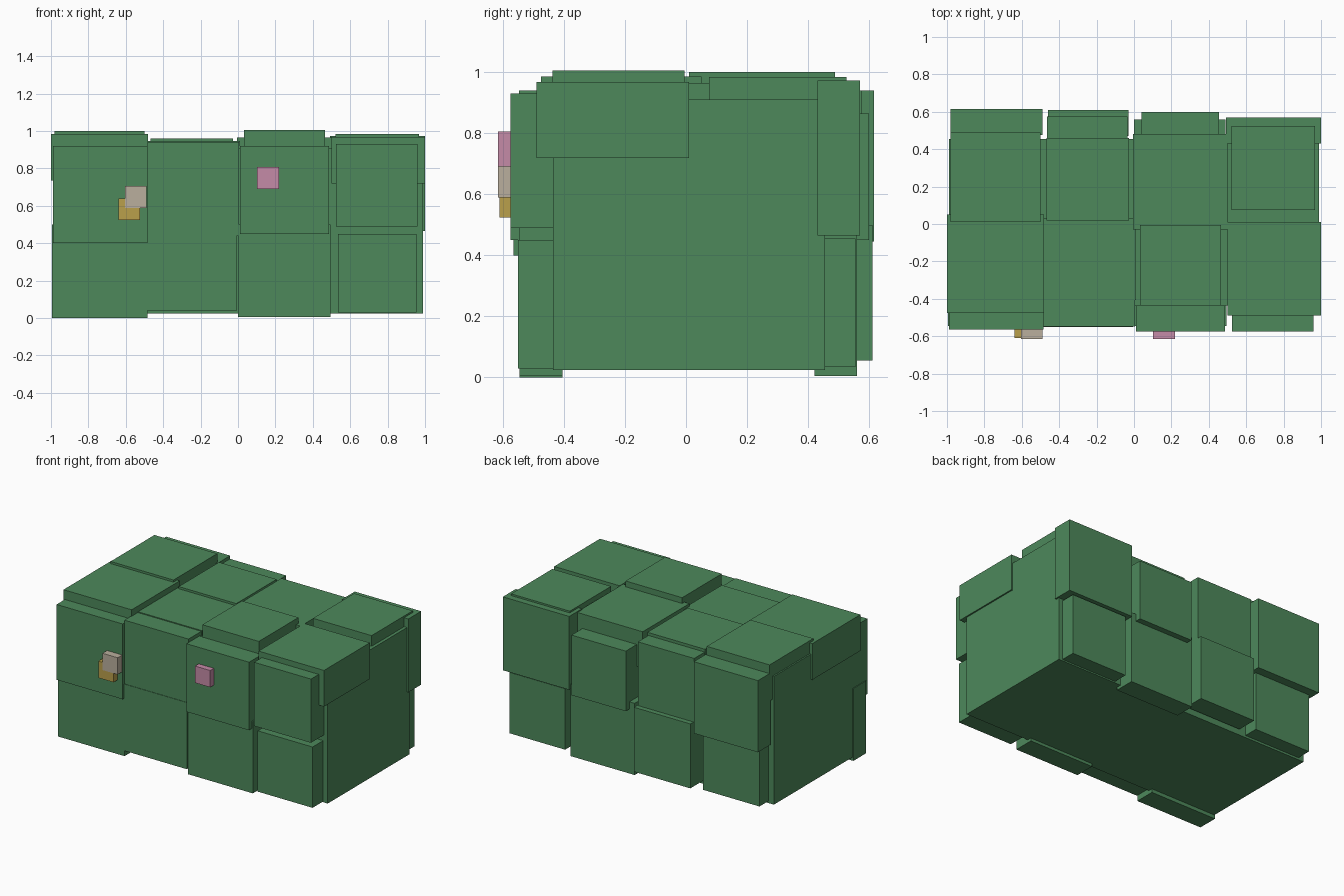
import bpy
import bmesh
from mathutils import Matrix, Vector

default_cube = bpy.data.objects.get("Cube")
if default_cube:
    bpy.data.objects.remove(default_cube, do_unlink=True)


def make_material(name, rgb):
    mat = bpy.data.materials.new(name)
    mat.use_nodes = True
    colour = (*rgb, 1)
    mat.diffuse_color = colour
    mat.node_tree.nodes["Principled BSDF"].inputs["Base Color"].default_value = colour
    return mat


leaf_green = make_material("leaf green", (0.075, 0.25, 0.105))
petal_pink = make_material("petal pink", (0.56, 0.26, 0.39))
petal_cream = make_material("petal cream", (0.49, 0.43, 0.34))
petal_yellow = make_material("petal yellow", (0.49, 0.35, 0.07))


def make_box(name, xs, ys, zs, material):
    """Box spanning the given pair of limits on each axis."""
    low, high = (Vector(corner) for corner in zip(xs, ys, zs))
    bm = bmesh.new()
    placement = Matrix.Translation((low + high) / 2) @ Matrix.Diagonal((*(high - low), 1))
    bmesh.ops.create_cube(bm, size=1, matrix=placement)
    mesh = bpy.data.meshes.new(name)
    bm.to_mesh(mesh)
    bm.free()
    mesh.materials.append(material)
    obj = bpy.data.objects.new(name, mesh)
    bpy.context.collection.objects.link(obj)
    return obj


SIDE_DEPTH = 0.14
TOP_DEPTH = 0.25


def front_clump(name, xs, zs, face):
    make_box("front_clump_" + name, xs, (face, face + SIDE_DEPTH), zs, leaf_green)


def back_clump(name, xs, zs, face):
    make_box("back_clump_" + name, xs, (face - SIDE_DEPTH, face), zs, leaf_green)


def top_clump(name, xs, ys, face):
    make_box("top_clump_" + name, xs, ys, (face - TOP_DEPTH, face), leaf_green)


def flower(name, x, z, face, material):
    half = 0.058
    make_box("flower_" + name, (x - half, x + half), (face, face + half * 2),
             (z - half, z + half), material)


# Solid inner mass of the bush
make_box("bush_core", (-0.99, 0.99), (-0.435, 0.455), (0.025, 0.91), leaf_green)

# Leaf clumps on the front
front_clump("upper_far_right", (-0.99, -0.485), (0.4, 0.92), -0.565)
front_clump("upper_mid_right", (-0.485, 0.005), (0.44, 0.94), -0.547)
front_clump("upper_mid_left", (0.01, 0.487), (0.45, 0.92), -0.575)
front_clump("upper_far_left", (0.525, 0.96), (0.49, 0.93), -0.575)
front_clump("lower_far_right", (-0.995, -0.485), (0, 0.5), -0.545)
front_clump("lower_mid_right", (-0.485, -0.005), (0.04, 0.5), -0.55)
front_clump("lower_mid_left", (0, 0.495), (0.005, 0.5), -0.545)
front_clump("lower_far_left", (0.535, 0.955), (0.03, 0.45), -0.55)

# Leaf clumps on the back
back_clump("upper_far_right", (-0.98, -0.49), (0.445, 0.94), 0.615)
back_clump("upper_mid_right", (-0.465, -0.035), (0.5, 0.94), 0.575)
back_clump("upper_mid_left", (0.04, 0.455), (0.45, 0.865), 0.6)
back_clump("upper_far_left", (0.493, 1), (0.465, 0.972), 0.57)
back_clump("lower_far_right", (-0.95, -0.52), (0.04, 0.47), 0.555)
back_clump("lower_mid_right", (-0.46, -0.03), (0.055, 0.5), 0.61)
back_clump("lower_mid_left", (0, 0.49), (0.005, 0.5), 0.56)
back_clump("lower_far_left", (0.535, 0.96), (0.035, 0.455), 0.555)

# Leaf clumps on the top, front row then back row
top_clump("front_far_right", (-1, -0.48), (-0.475, 0.05), 0.985)
top_clump("front_mid_right", (-0.48, 0.01), (-0.405, 0.03), 0.945)
top_clump("front_mid_left", (0.033, 0.465), (-0.437, -0.005), 1.005)
top_clump("front_far_left", (0.5, 1), (-0.49, 0.01), 0.968)
top_clump("back_far_right", (-0.98, -0.5), (0.01, 0.488), 1)
top_clump("back_mid_right", (-0.467, -0.027), (0.02, 0.46), 0.96)
top_clump("back_mid_left", (-0.005, 0.5), (-0.03, 0.48), 0.965)
top_clump("back_far_left", (0.52, 0.968), (0.075, 0.525), 0.984)

# Small square blossoms on the front
flower("yellow", -0.582, 0.582, -0.61, petal_yellow)
flower("cream", -0.547, 0.647, -0.615, petal_cream)
flower("pink", 0.16, 0.748, -0.615, petal_pink)
